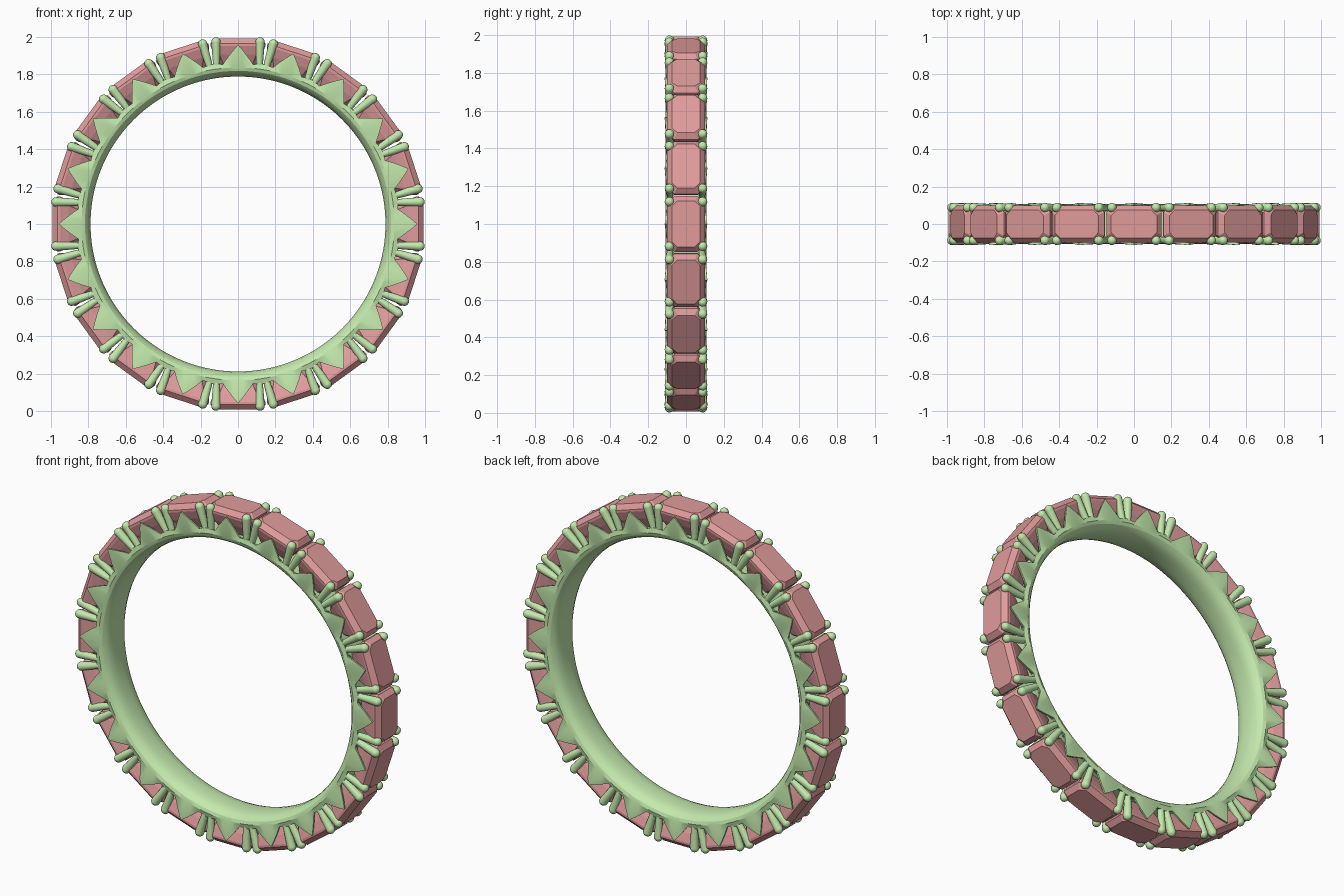
import bpy, bmesh
from math import sin, cos, pi, radians
from mathutils import Matrix, Vector

if "Cube" in bpy.data.objects:
    bpy.data.objects.remove(bpy.data.objects["Cube"])

N = 20                     # stones around the band
STEPS = 10                 # band segments per stone


def material(name, rgb):
    m = bpy.data.materials.new(name)
    m.diffuse_color = (*rgb, 1)
    m.use_nodes = True
    m.node_tree.nodes["Principled BSDF"].inputs["Base Color"].default_value = m.diffuse_color
    return m


metal = material("green_metal", (0.55, 0.82, 0.42))
pink = material("pink_stone", (0.75, 0.33, 0.33))


def mesh_from(bm, name, mat):
    bmesh.ops.recalc_face_normals(bm, faces=bm.faces)
    me = bpy.data.meshes.new(name)
    bm.to_mesh(me)
    bm.free()
    me.materials.append(mat)
    return me


def add(name, me, matrix=Matrix()):
    ob = bpy.data.objects.new(name, me)
    bpy.context.collection.objects.link(ob)
    ob.matrix_world = matrix
    return ob


def smooth(ob, angle):
    bpy.ops.object.select_all(action='DESELECT')
    ob.select_set(True)
    bpy.context.view_layer.objects.active = ob
    bpy.ops.object.shade_smooth_by_angle(angle=radians(angle))


# band: rounded inside, pointed crown edge under every stone
def band_profile(k):
    t = min(k, 3) / 3
    rim = 0.958 - 0.101 * t if k <= 3 else 0.857 + 0.004 * (k - 3)
    side = 0.113 - 0.012 * t
    half = [(0.03, 0.788), (0.06, 0.793), (0.085, 0.803), (0.101, 0.818),
            (0.108, 0.836), (side, rim), (side - 0.012, rim - 0.003),
            (0.07, 0.845)]
    return half + [(-y, r) for y, r in reversed(half)]


bm = bmesh.new()
rings = []
for i in range(N * STEPS):
    k = i % STEPS
    k = min(k, STEPS - k)
    a = 2 * pi * i / (N * STEPS)
    rings.append([bm.verts.new((r * sin(a), y, 1 + r * cos(a)))
                  for y, r in band_profile(k)])
for i, ra in enumerate(rings):
    rb = rings[(i + 1) % len(rings)]
    for j in range(len(ra)):
        n = (j + 1) % len(ra)
        bm.faces.new((ra[j], ra[n], rb[n], rb[j]))
smooth(add("band", mesh_from(bm, "band", metal)), 22)

# stone: step-cut octagon with crown, girdle and pavilion
bm = bmesh.new()
levels = []
for hx, hy, cut, z in [(0.085, 0.045, 0.015, 0.835), (0.128, 0.083, 0.03, 0.905),
                       (0.147, 0.1, 0.038, 0.952), (0.147, 0.1, 0.038, 0.965),
                       (0.122, 0.074, 0.028, 0.992)]:
    pts = [(hx, hy - cut), (hx - cut, hy), (cut - hx, hy), (-hx, hy - cut),
           (-hx, cut - hy), (cut - hx, -hy), (hx - cut, -hy), (hx, cut - hy)]
    levels.append([bm.verts.new((x, y, z)) for x, y in pts])
for lo, hi in zip(levels, levels[1:]):
    for j in range(8):
        n = (j + 1) % 8
        bm.faces.new((lo[j], lo[n], hi[n], hi[j]))
bm.faces.new(levels[0][::-1])
bm.faces.new(levels[-1])
stone = mesh_from(bm, "stone", pink)

# prongs: four tapered round-tipped claws per stone
bm = bmesh.new()
for sx in (-1, 1):
    for sy in (-1, 1):
        base = Vector((sx * 0.115, sy * 0.085, 0.835))
        tip = Vector((sx * 0.118, sy * 0.088, 0.973))
        d = tip - base
        rot = d.to_track_quat('Z', 'Y').to_matrix().to_4x4()
        bmesh.ops.create_cone(bm, segments=14, radius1=0.017, radius2=0.025,
                              depth=d.length, cap_ends=False,
                              matrix=Matrix.Translation((base + tip) / 2) @ rot)
        bmesh.ops.create_uvsphere(bm, u_segments=14, v_segments=8, radius=0.025,
                                  matrix=Matrix.Translation(tip) @ rot)
claws = mesh_from(bm, "prongs", metal)

for i in range(N):
    m = Matrix.Translation((0, 0, 1)) @ Matrix.Rotation(2 * pi * i / N, 4, 'Y')
    add(f"stone_{i + 1}", stone, m)
    ob = add(f"prongs_{i + 1}", claws, m)
    if i == 0:
        smooth(ob, 50)
